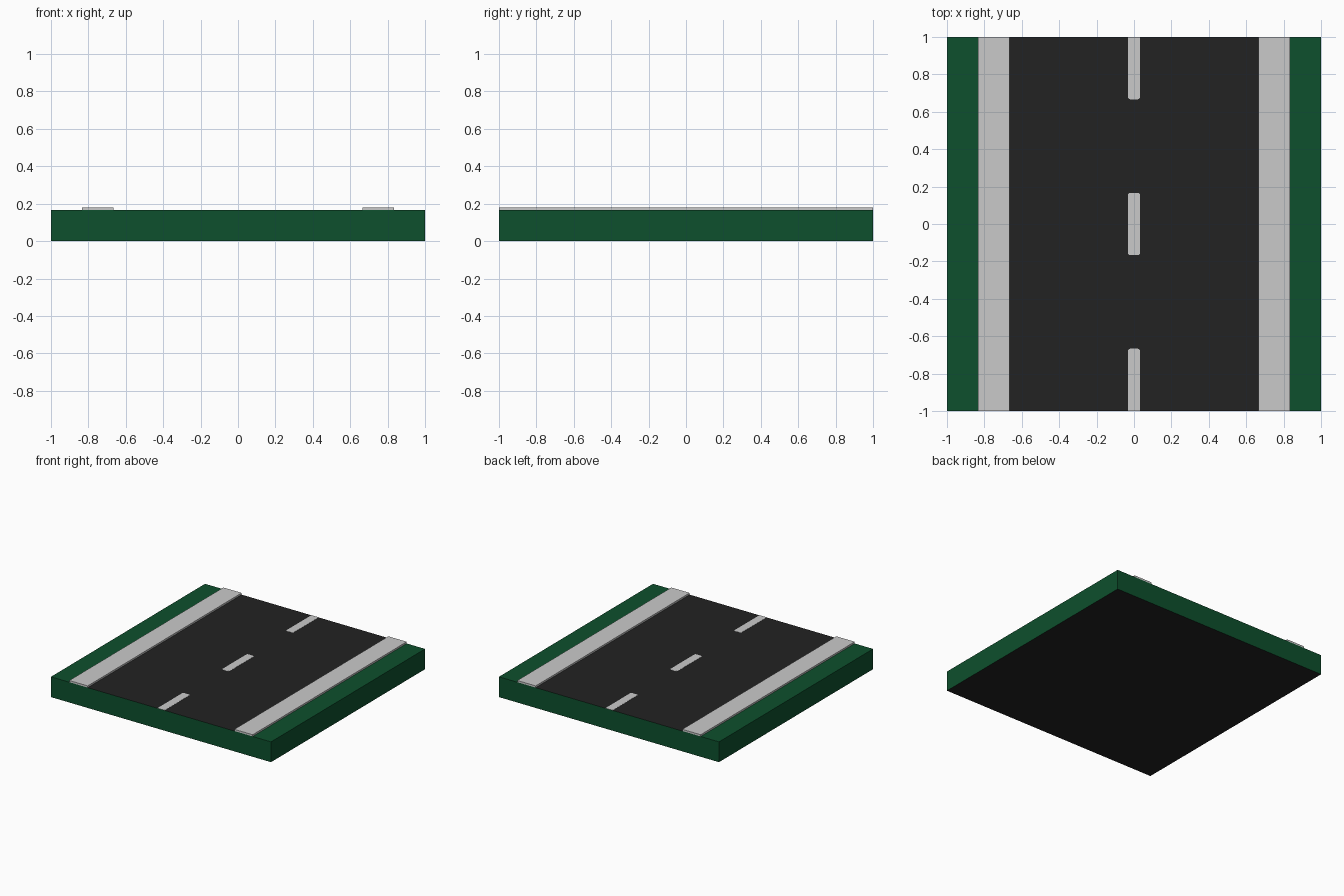
import bpy, bmesh

if "Cube" in bpy.data.objects:
    bpy.data.objects.remove(bpy.data.objects["Cube"])

TOP = 1 / 6          # top of the ground slab
ROAD = 2 / 3         # half width of the road
KERB = 5 / 6         # outer edge of the pavements
WALK_TOP = 0.181


def material(name, rgb):
    m = bpy.data.materials.new(name)
    m.diffuse_color = (*rgb, 1)
    m.use_nodes = True
    m.node_tree.nodes["Principled BSDF"].inputs["Base Color"].default_value = m.diffuse_color
    return m


GREEN = material("grass green", (0.004, 0.080, 0.026))
DARK = material("asphalt dark", (0.016, 0.016, 0.016))
GREY = material("light grey", (0.59, 0.59, 0.59))


def finish(bm, name, *mats):
    bmesh.ops.recalc_face_normals(bm, faces=bm.faces)
    mesh = bpy.data.meshes.new(name)
    bm.to_mesh(mesh)
    bm.free()
    for m in mats:
        mesh.materials.append(m)
    obj = bpy.data.objects.new(name, mesh)
    bpy.context.collection.objects.link(obj)
    return obj


def box(x0, x1, y0, y1, z0, z1):
    bm = bmesh.new()
    bmesh.ops.create_cube(bm, size=1)
    for v in bm.verts:
        v.co = (x1 if v.co.x > 0 else x0,
                y1 if v.co.y > 0 else y0,
                z1 if v.co.z > 0 else z0)
    return bm


# Ground slab: cut along the road edges, dark road strip and underside
bm = box(-1, 1, -1, 1, 0, TOP)
for x in (-ROAD, ROAD):
    bmesh.ops.bisect_plane(bm, geom=bm.verts[:] + bm.edges[:] + bm.faces[:],
                           plane_co=(x, 0, 0), plane_no=(1, 0, 0))
bm.normal_update()
for f in bm.faces:
    on_road = f.normal.z > 0.5 and abs(f.calc_center_median().x) < ROAD
    f.material_index = int(on_road or f.normal.z < -0.5)
finish(bm, "ground_slab", GREEN, DARK)

# Raised pavements on both sides of the road
for side, name in ((-1, "left_pavement"), (1, "right_pavement")):
    x0, x1 = sorted((side * ROAD, side * KERB))
    finish(box(x0, x1, -1, 1, TOP, WALK_TOP), name, GREY)

# Centre line dashes: thin plates, rounded where they end on the road
for y0, y1, name in ((-1, -ROAD, "front_dash"),
                     (-1 / 6, 1 / 6, "middle_dash"),
                     (ROAD, 1, "back_dash")):
    bm = box(-0.033, 0.033, y0, y1, TOP, TOP + 0.001)
    corners = [e for e in bm.edges
               if abs(e.verts[0].co.z - e.verts[1].co.z) > 0.0005
               and abs(e.verts[0].co.x - e.verts[1].co.x) < 1e-5
               and abs(e.verts[0].co.y - e.verts[1].co.y) < 1e-5
               and abs(e.verts[0].co.y) < 0.99]
    bmesh.ops.bevel(bm, geom=corners, offset=0.013, segments=2,
                    profile=0.5, affect='EDGES')
    finish(bm, name, GREY)
